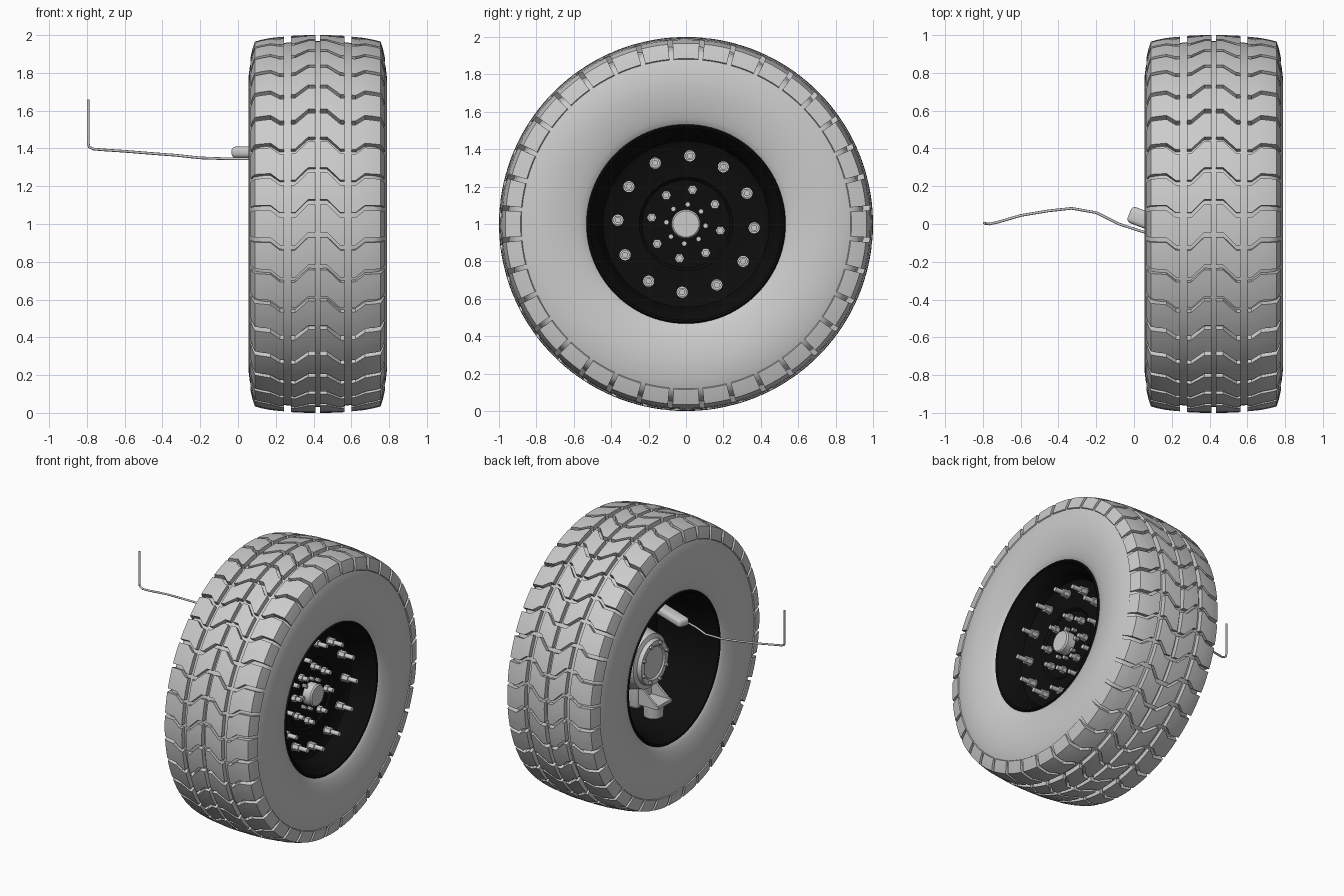
import bpy, bmesh
from math import sin, cos, pi, radians
from mathutils import Vector, Matrix

if "Cube" in bpy.data.objects:
    bpy.data.objects.remove(bpy.data.objects["Cube"])

CX = 0.422          # middle plane of the tyre; the axle runs along x at z = 1
black = bpy.data.materials.new("black_paint")
black.diffuse_color = (0.004, 0.004, 0.004, 1)
black.use_nodes = True
black.node_tree.nodes["Principled BSDF"].inputs["Base Color"].default_value = black.diffuse_color


def finish(bm, name, mat=None, angle=35):
    bmesh.ops.recalc_face_normals(bm, faces=bm.faces)
    me = bpy.data.meshes.new(name)
    bm.to_mesh(me)
    bm.free()
    ob = bpy.data.objects.new(name, me)
    bpy.context.collection.objects.link(ob)
    if mat:
        me.materials.append(mat)
    bpy.ops.object.select_all(action='DESELECT')
    ob.select_set(True)
    bpy.context.view_layer.objects.active = ob
    bpy.ops.object.shade_smooth_by_angle(angle=radians(angle))
    return ob


def wheel_point(x, r, a):
    return Vector((x, r * sin(a), 1 + r * cos(a)))


def revolve(name, profile, n=96, mat=None, closed=False):
    """Turn an (x, r) profile about the axle."""
    bm = bmesh.new()
    rings = []
    for x, r in profile:
        rings.append([bm.verts.new(wheel_point(x, r, 2 * pi * i / n)) for i in range(n)])
    last = len(rings) if closed else len(rings) - 1
    for k in range(last):
        p, q = rings[k], rings[(k + 1) % len(rings)]
        for i in range(n):
            j = (i + 1) % n
            bm.faces.new((p[i], p[j], q[j], q[i]))
    if not closed:
        bm.faces.new(rings[0])
        bm.faces.new(rings[-1])
    return finish(bm, name, mat)


def add_rod(bm, x0, x1, r, y, z, n):
    m = Matrix.Translation(((x0 + x1) / 2, y, z)) @ Matrix.Rotation(pi / 2, 4, 'Y')
    bmesh.ops.create_cone(bm, cap_ends=True, segments=n, radius1=r, radius2=r,
                          depth=x1 - x0, matrix=m)


def bolt_circle(name, count, radius, phase, parts):
    """parts: (x0, x1, r, sides) for every bolt"""
    bm = bmesh.new()
    for i in range(count):
        p = wheel_point(0, radius, radians(phase) + 2 * pi * i / count)
        for x0, x1, r, n in parts:
            add_rod(bm, x0, x1, r, p.y, p.z, n)
    return finish(bm, name)


def box(name, size, loc, rot=0, bevel=0):
    bm = bmesh.new()
    m = Matrix.Translation(loc) @ Matrix.Rotation(rot, 4, 'Z') @ Matrix.Diagonal((*size, 1))
    bmesh.ops.create_cube(bm, size=1, matrix=m)
    if bevel:
        bmesh.ops.bevel(bm, geom=bm.edges[:], offset=bevel, segments=3, affect='EDGES', profile=0.5)
    return finish(bm, name)


# Tyre carcass: half profile (distance from middle, radius), mirrored
half = [(0, .968), (.15, .962), (.3, .94), (.335, .915), (.349, .88), (.36, .83), (.366, .78),
        (.367, .73), (.361, .67), (.35, .61), (.337, .565), (.322, .53), (.30, .51)]
outer = [(CX - u, r) for u, r in reversed(half)] + [(CX + u, r) for u, r in half[1:]]
revolve("tyre_carcass", outer, 144, closed=True)

# Tread blocks: four ribs cut by zigzag grooves
zigzag = [(0, .03), (.05, .03), (.12, -.04), (.20, -.04), (.25, 0), (.40, 0)]


def groove_shift(u):
    for (u0, s0), (u1, s1) in zip(zigzag, zigzag[1:]):
        if u <= u1:
            return s0 + (s1 - s0) * (u - u0) / (u1 - u0)


# every rib point: (distance from middle, outer radius, inner radius)
inner_rib = [(.013, 1.0, .95), (.05, 1.0, .95), (.12, .998, .95), (.142, .996, .95)]
outer_rib = [(.178, .992, .94), (.20, .99, .94), (.25, .985, .93), (.30, .975, .92),
             (.333, .966, .90), (.345, .93, .89), (.355, .885, .87)]
PITCHES, STEPS, GAP = 36, 3, .026
bm = bmesh.new()
for side in (-1, 1):
    for rib in (inner_rib, outer_rib):
        for k in range(PITCHES):
            top, low = [], []
            for u, r, ri in rib:
                ui = min(u, .335)
                a = 2 * pi * k / PITCHES + groove_shift(u)
                span = 2 * pi / PITCHES - GAP
                angs = [a + span * (j / STEPS - .5) for j in range(STEPS + 1)]
                top.append([bm.verts.new(wheel_point(CX + side * u, r, t)) for t in angs])
                low.append([bm.verts.new(wheel_point(CX + side * ui, ri, t)) for t in angs])
            for i in range(len(rib) - 1):
                for j in range(STEPS):
                    bm.faces.new((top[i][j], top[i][j + 1], top[i + 1][j + 1], top[i + 1][j]))
                for j in (0, STEPS):
                    bm.faces.new((top[i][j], top[i + 1][j], low[i + 1][j], low[i][j]))
            for i in (0, -1):
                for j in range(STEPS):
                    bm.faces.new((top[i][j], top[i][j + 1], low[i][j + 1], low[i][j]))
finish(bm, "tread_blocks")

# Black rim with a recessed disc
revolve("rim", [(.57, .001), (.57, .235), (.585, .25), (.585, .42), (.60, .445), (.66, .465),
                (.715, .49), (.735, .51), (.75, .515), (.755, .525), (.745, .533), (.72, .53),
                (.12, .53), (.10, .533), (.09, .525), (.095, .515), (.11, .51), (.15, .49),
                (.22, .475), (.50, .465), (.54, .44), (.54, .001)], 96, black)

# Hub cap and its fasteners
revolve("hub_cap", [(.56, .001), (.56, .078), (.63, .078), (.64, .07), (.64, .001)], 32)
bolt_circle("cap_bolts", 8, .105, 5, [(.56, .60, .014, 8)])
bolt_circle("wheel_nuts", 8, .187, 10.7, [(.56, .60, .026, 6), (.59, .635, .016, 12)])
bolt_circle("rim_studs", 12, .365, 3.2, [(.575, .59, .03, 16), (.585, .635, .027, 6),
                                         (.63, .70, .016, 12)])

# Geared hub housing on the inner side
revolve("hub_housing", [(.26, .001), (.26, .11), (.25, .12), (.25, .155), (.28, .16), (.29, .19),
                        (.42, .22), (.55, .22), (.55, .001)], 48)
bolt_circle("housing_bolts", 8, .138, 20, [(.235, .26, .014, 6)])
box("housing_lower", (.2, .2, .3), (.42, 0, .82), bevel=.03)

# Lower bracket: shelf, gussets and a joint cup
box("bracket_shelf", (.22, .16, .025), (.28, 0, .72))
bm = bmesh.new()
for y in (-.08, .065):
    f = bm.faces.new([bm.verts.new(p) for p in
                      ((.18, y, .73), (.36, y, .73), (.36, y, .86), (.31, y, .84))])
    ext = bmesh.ops.extrude_face_region(bm, geom=[f])
    bmesh.ops.translate(bm, vec=(0, .015, 0),
                        verts=[v for v in ext['geom'] if isinstance(v, bmesh.types.BMVert)])
    bm.faces.new([v for v in f.verts]) if not f.is_valid else None
finish(bm, "bracket_gussets")
bm = bmesh.new()
bmesh.ops.create_cone(bm, cap_ends=True, segments=32, radius1=.065, radius2=.07, depth=.1,
                      matrix=Matrix.Translation((.26, 0, .67)))
finish(bm, "joint_cup")

# Upper control arm entering the rim
box("upper_arm", (.36, .09, .06), (.143, -.01, 1.38), rot=radians(-21), bevel=.022)

# Thin bent air line
cu = bpy.data.curves.new("air_line", 'CURVE')
cu.dimensions = '3D'
cu.bevel_depth = .007
cu.bevel_resolution = 2
cu.use_fill_caps = True
path = [(-.793, .005, 1.66), (-.793, .005, 1.43), (-.788, .003, 1.408), (-.765, 0, 1.397),
        (-.72, .01, 1.393), (-.6, .045, 1.385), (-.45, .07, 1.373), (-.33, .083, 1.364),
        (-.2, .06, 1.35), (-.08, 0, 1.346), (.06, -.045, 1.345), (.25, -.1, 1.345),
        (.42, -.12, 1.25), (.47, -.1, 1.15)]
sp = cu.splines.new('POLY')
sp.points.add(len(path) - 1)
for pt, co in zip(sp.points, path):
    pt.co = (*co, 1)
bpy.context.collection.objects.link(bpy.data.objects.new("air_line", cu))
